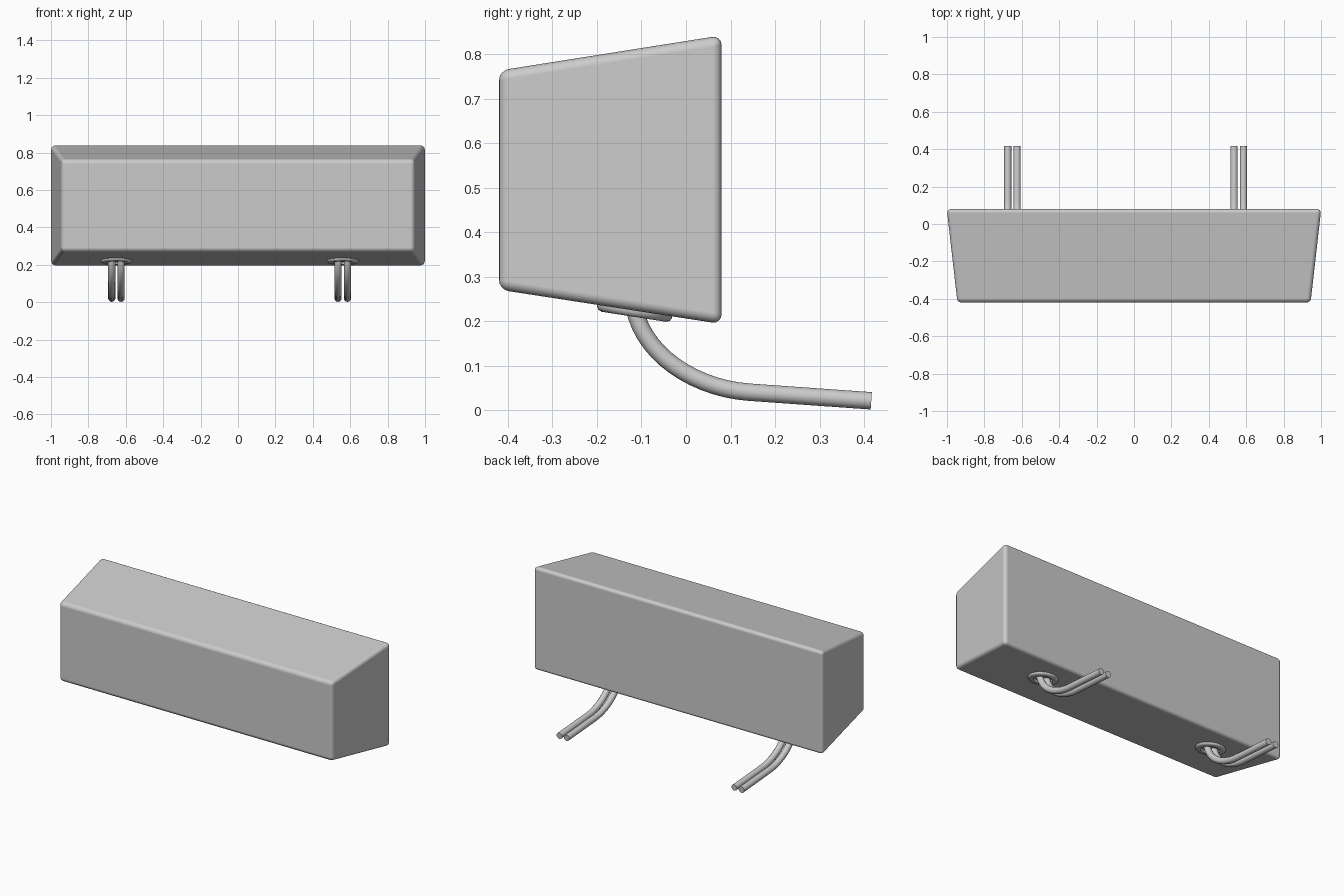
import bpy, bmesh, math
from mathutils import Matrix, Vector

if "Cube" in bpy.data.objects:
    bpy.data.objects.remove(bpy.data.objects["Cube"])

BACK, FRONT = 0.08, -0.42
TILT = -math.atan2(0.078, 0.5)   # slope of the underside


def link(name, bm):
    me = bpy.data.meshes.new(name)
    bmesh.ops.recalc_face_normals(bm, faces=bm.faces)
    bm.to_mesh(me)
    bm.free()
    ob = bpy.data.objects.new(name, me)
    bpy.context.collection.objects.link(ob)
    return ob


def smooth(ob, angle):
    bpy.ops.object.select_all(action='DESELECT')
    ob.select_set(True)
    bpy.context.view_layer.objects.active = ob
    bpy.ops.object.shade_smooth_by_angle(angle=math.radians(angle))


# tapered housing: cube narrowed towards the front, rounded edges
bm = bmesh.new()
bmesh.ops.create_cube(bm, size=2)
for v in bm.verts:
    back = v.co.y > 0
    hi = v.co.z > 0
    v.co.x *= 1.001 if back else 0.944
    v.co.z = (0.842 if hi else 0.194) if back else (0.763 if hi else 0.271)
    v.co.y = BACK if back else FRONT
body = link("housing", bm)
bev = body.modifiers.new("rounded_edges", 'BEVEL')
bev.width, bev.segments, bev.limit_method = 0.022, 4, 'NONE'
bev.harden_normals = True
smooth(body, 50)


# cable grommet: ring turned from a small profile, lying on the sloped underside
def grommet(name, x):
    profile = [(0.05, 0.01), (0.05, -0.009), (0.054, -0.014), (0.073, -0.014),
               (0.081, -0.011), (0.085, -0.004), (0.085, 0.01)]
    bm = bmesh.new()
    vs = [bm.verts.new((r, 0, z)) for r, z in profile]
    es = [bm.edges.new(p) for p in zip(vs, vs[1:] + vs[:1])]
    bmesh.ops.spin(bm, geom=vs + es, axis=(0, 0, 1), cent=(0, 0, 0),
                   angle=math.tau, steps=40, use_duplicate=False)
    bmesh.ops.remove_doubles(bm, verts=bm.verts, dist=1e-5)
    bm.transform(Matrix.Translation((x, -0.115, 0.224)) @ Matrix.Rotation(TILT, 4, 'X'))
    smooth(link(name, bm), 50)


# cable: round tube that drops, bends and runs out behind
def cable(name, x):
    cu = bpy.data.curves.new(name, 'CURVE')
    cu.dimensions = '3D'
    cu.bevel_depth, cu.bevel_resolution = 0.0195, 4
    cu.use_fill_caps = True
    cu.resolution_u = 14
    sp = cu.splines.new('BEZIER')
    sp.bezier_points.add(2)
    pts = [((-0.117, 0.235), (-0.12, 0.26), (-0.098, 0.125)),
           ((0.14, 0.041), (0.02, 0.05), (0.2, 0.0367)),
           ((0.416, 0.0215), (0.35, 0.026), (0.45, 0.019))]
    for bp, (co, left, right) in zip(sp.bezier_points, pts):
        bp.handle_left_type = bp.handle_right_type = 'FREE'
        bp.co, bp.handle_left, bp.handle_right = [Vector((x, *p)) for p in (co, left, right)]
    ob = bpy.data.objects.new(name, cu)
    bpy.context.collection.objects.link(ob)
    bpy.ops.object.select_all(action='DESELECT')
    ob.select_set(True)
    bpy.context.view_layer.objects.active = ob
    bpy.ops.object.convert(target='MESH')
    smooth(bpy.context.object, 50)


for side, x in (("left", -0.65), ("right", 0.56)):
    grommet(side + "_grommet", x)
    cable(side + "_cable_a", x - 0.025)
    cable(side + "_cable_b", x + 0.025)
